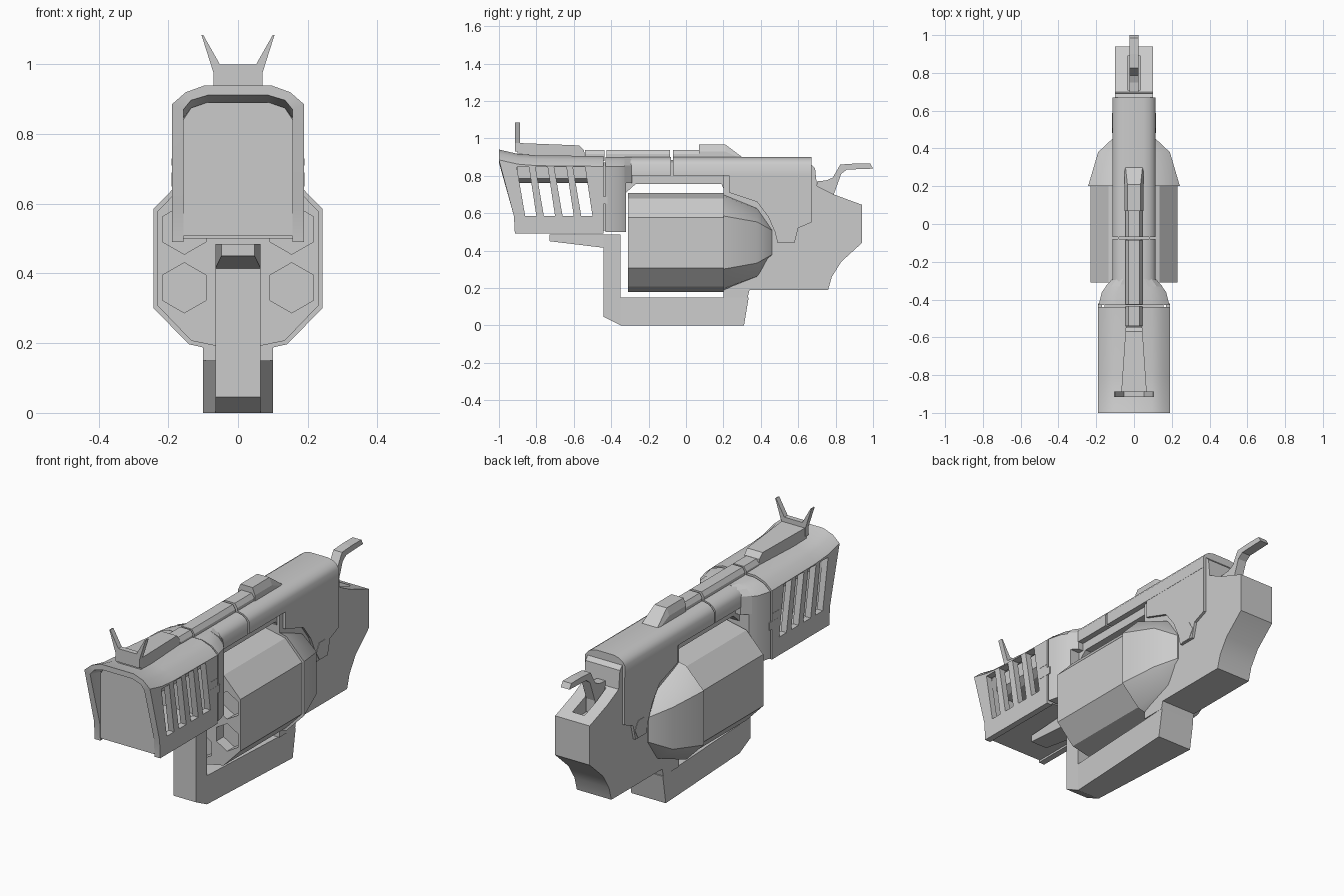
import bpy, bmesh, math

if "Cube" in bpy.data.objects:
    bpy.data.objects.remove(bpy.data.objects["Cube"])


def mesh_object(name, verts, faces, smooth=0):
    bm = bmesh.new()
    vs = [bm.verts.new(v) for v in verts]
    for f in faces:
        bm.faces.new([vs[i] for i in f])
    bmesh.ops.recalc_face_normals(bm, faces=bm.faces)
    me = bpy.data.meshes.new(name)
    bm.to_mesh(me)
    bm.free()
    ob = bpy.data.objects.new(name, me)
    bpy.context.collection.objects.link(ob)
    if smooth:
        bpy.ops.object.select_all(action='DESELECT')
        ob.select_set(True)
        bpy.context.view_layer.objects.active = ob
        bpy.ops.object.shade_smooth_by_angle(angle=math.radians(smooth))
    return ob


def loft(name, loops, smooth=0, strip_caps=False):
    """Bridge equal-length loops and cap both ends (strip_caps: quads across a thin wall)."""
    n = len(loops[0])
    faces = []
    for base in (0, (len(loops) - 1) * n):
        if strip_caps:
            faces += [[base + k for k in (i, i + 1, n - 2 - i, n - 1 - i)] for i in range(n // 2 - 1)]
        else:
            faces.append([base + i for i in range(n)])
    for k in range(len(loops) - 1):
        for i in range(n):
            j = (i + 1) % n
            faces.append([k * n + i, k * n + j, (k + 1) * n + j, (k + 1) * n + i])
    return mesh_object(name, [v for l in loops for v in l], faces, smooth)


def prism(name, pts, hw, cx=0, smooth=0):
    """Extrude a (y, z) side profile across x; hw is a number or a function of y."""
    w = hw if callable(hw) else (lambda y: hw)
    return loft(name, [[(cx + s * w(y), y, z) for y, z in pts] for s in (-1, 1)], smooth)


def flip(pts):
    return [(-x, z) for x, z in reversed(pts)]


def section(half, y):
    return [(x, y, z) for x, z in half + [p for p in flip(half) if p[0] < -1e-6]]


def box(name, x, y, z):
    return prism(name, [(y[0], z[0]), (y[1], z[0]), (y[1], z[1]), (y[0], z[1])],
                 (x[1] - x[0]) / 2, (x[0] + x[1]) / 2)


def lerp(y, y0, y1, a, b):
    return a + (b - a) * (y - y0) / (y1 - y0)


def cut(ob, cutter):
    m = ob.modifiers.new("cut", 'BOOLEAN')
    m.operation, m.solver, m.object = 'DIFFERENCE', 'EXACT', cutter
    cutter.hide_render = True
    cutter.hide_viewport = True


# Rear frame and hammer
frame = prism("rear_frame", [(.2, .86), (.2, .15), (.33, .15), (.34, .19), (.76, .19), (.78, .26),
                             (.83, .34), (.94, .44), (.94, .645), (.79, .7), (.7, .745),
                             (.69, .84), (.67, .86)], .1, smooth=32)
cut(frame, box("hammer_slot_cutter", (-.035, .035), (.71, .89), (.62, .95)))
prism("hammer", [(.70, .77), (.75, .775), (.785, .79), (.825, .86), (.9, .865), (.985, .865),
                 (1.0, .838), (.86, .833), (.83, .81), (.79, .70), (.79, .63), (.71, .63)], .025)

# Lower frame: tapered guard bar, front strut and lug under the shroud
prism("lower_bar", [(-.35, 0), (.31, 0), (.335, .15), (-.35, .15)],
      lambda y: min(.1, lerp(y, -.35, .31, .065, .1)))
prism("front_strut", [(-.44, .045), (-.35, 0), (-.35, .485), (-.44, .485)], .065)
prism("under_lug", [(-.73, .45), (-.44, .415), (-.44, .485), (-.73, .485)],
      lambda y: lerp(y, -.73, -.44, .048, .065))

# Top strap and the two-piece slide
prism("top_strap", [(-.32, .885), (-.32, .71), (-.27, .755), (.19, .755), (.21, .71), (.21, .885)], .085)
slide = [(.115, .8), (.115, .86), (.1, .88), (.08, .893), (.05, .9)]
for name, y0, y1 in (("slide_front", -.42, -.08), ("slide_rear", -.07, .67)):
    loft(name, [section(slide, y) for y in (y0, y1)], 40)

# Side plates with hex bolts
prism("side_plates", [(.67, .82), (.67, .55), (.6, .52), (.58, .44), (.49, .44), (.475, .5), (.44, .58),
                      (.38, .66), (.23, .71), (.23, .82)], .114)
prism("hex_bolts", [(.535 + .052 * math.cos(math.radians(a)), .487 + .052 * math.sin(math.radians(a)))
                    for a in range(0, 360, 60)], .116)

# Cylinder with six hexagonal chambers, and the tapered cover behind it
CZ = .443


def drum(y, w, side, shoulder, top):
    up = [(0, top), (.58 * w, shoulder), (w, side)]
    return section([(x, CZ + z) for x, z in up] + [(x, CZ - z) for x, z in reversed(up)], y)


cylinder = loft("cylinder", [drum(y, .231, .135, .236, .264) for y in (-.31, .2)])
for i in range(6):
    a = math.radians(30 + 60 * i)
    cx, cz = .178 * math.cos(a), CZ + .168 * math.sin(a)
    cut(cylinder, loft("chamber_cutter", [[(cx + .072 * math.cos(math.radians(b)), y,
                                            cz + .072 * math.sin(math.radians(b)))
                                           for b in range(30, 390, 60)] for y in (-.36, -.25)]))
loft("cylinder_cover", [drum(.2, .243, .142, .246, .278), drum(.38, .19, .11, .18, .195),
                        drum(.46, .105, .065, .075, .08)], 35)

# Collar narrowing from the shroud to the slide
loft("collar", [section([(w, .5), (w, .85), (w * .8, .882), (w * .5, .9)], y)
                for y, w in ((-.43, .188), (-.36, .17), (-.32, .14))], 30)
loft("collar_top", [section([(w, .76), (w, .855), (w * .8, .885), (w * .5, .9)], y)
                    for y, w in ((-.33, .15), (-.29, .114))])
box("collar_neck", (-.156, .156), (-.45, -.42), (.508, .87))

# Barrel shroud: open-bottomed arch with flared, raked mouth and side slots
outer = [(.19, .49), (.19, .585), (.19, .85), (.15, .885), (.095, .905)]
inner = [(.085, .877), (.135, .862), (.157, .835), (.157, .585), (.157, .49)]


def shroud_loop(y, lift):
    pts = []
    for x, z in outer + flip(outer) + flip(inner) + inner:
        rake = 0 if y > -.99 else (.085 if z < .5 else .08 if z < .6 else 0)
        pts.append((x, y + rake, z + (lift if z > .8 else 0)))
    return pts


shroud = loft("barrel_shroud", [shroud_loop(-1, .035), shroud_loop(-.9, .012),
                                shroud_loop(-.8, .004), shroud_loop(-.44, 0)], 45, strip_caps=True)
for i in range(4):
    y = -.905 + .1 * i
    for s in (-1, 1):
        cut(shroud, prism("slot_cutter", [(y, .848), (y + .065, .848), (y + .105, .585), (y + .045, .585)],
                          .04, s * .175))

# Inside the shroud: muzzle plate, floor and barrel under the roof
loft("muzzle_plate", [section([(.158, .508), (.158, .84), (.135, .875), (.09, .89)], y)
                      for y in (-.915, -.9)])
box("shroud_floor", (-.158, .158), (-.91, -.44), (.5, .51))
loft("barrel", [section([(.09, .76), (.13, .785), (.13, .86), (.09, .876)], y) for y in (-.905, -.44)])

# Small side latches
for s in (-1, 1):
    box("side_latch", (s * .18 - .011, s * .18 + .011), (-.5, -.42), (.65, .69))
    box("side_latch_top", (s * .18 - .011, s * .18 + .011), (-.5, -.44), (.71, .73))

# Top rail, rear sight and forked front sight
for name, y0, y1 in (("rail_front", -.54, -.435), ("rail_middle", -.425, -.085), ("rail_rear", -.07, .07)):
    loft(name, [section([(.045, .88), (.045, .915), (.03, .937)], y) for y in (y0, y1)])
loft("rear_sight", [section([(.05, .88), (.05, .93), (.035, .967)], y) for y in (.07, .21)]
     + [section([(.05, .88), (.05, .89), (.045, .9)], .3)])
prism("front_sight_base", [(-.9, .9), (-.54, .89), (-.545, .935), (-.57, .962), (-.9, .975)],
      lambda y: lerp(y, -.9, -.54, .068, .043))
fork = [(.07, .93), (.07, .975), (.105, 1.085), (.1, 1.085), (.052, 1.0)]
loft("front_sight_fork", [section(fork, y) for y in (-.915, -.888)])
